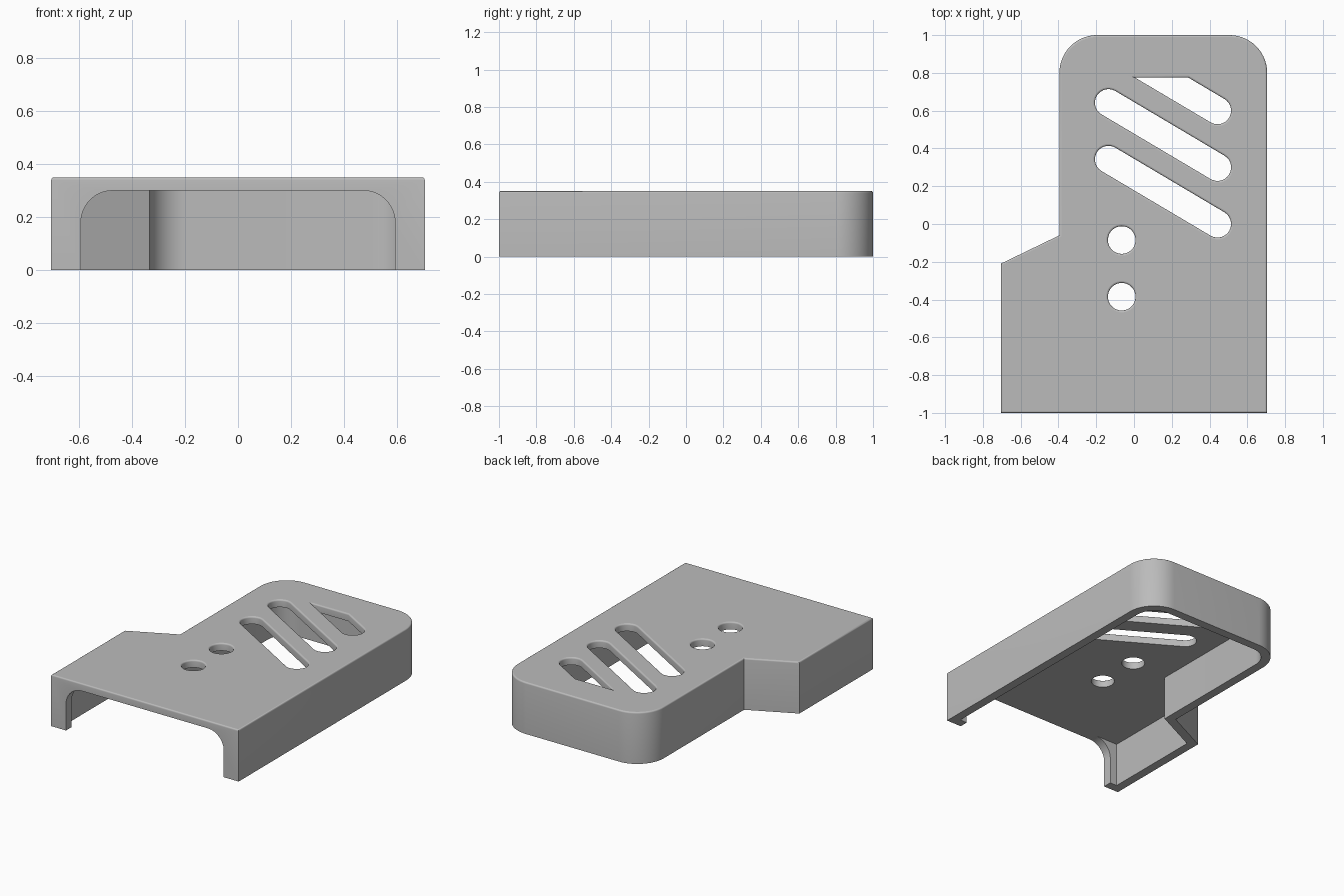
import bpy, bmesh, math
from mathutils import Vector

H, CEIL, WALL, FILLET = 0.35, 0.30, 0.06, 0.01
cube = bpy.data.objects.get("Cube")
if cube:
    bpy.data.objects.remove(cube, do_unlink=True)

grey = bpy.data.materials.new("mid grey plastic")
grey.use_nodes = True
grey.diffuse_color = (0.5, 0.5, 0.5, 1)
grey.node_tree.nodes["Principled BSDF"].inputs["Base Color"].default_value = (0.5, 0.5, 0.5, 1)


def arc(cx, cy, r, start, end, n=14):
    """Points on an arc, angles in degrees."""
    angles = [math.radians(start + (end - start) * i / n) for i in range(n + 1)]
    return [(cx + r * math.cos(a), cy + r * math.sin(a)) for a in angles]


def loft(name, rings):
    """Closed solid through matching rings of 3D points."""
    bm = bmesh.new()
    loops = [[bm.verts.new(p) for p in ring] for ring in rings]
    for a, b in zip(loops, loops[1:]):
        for i in range(len(a)):
            j = (i + 1) % len(a)
            bm.faces.new((a[i], a[j], b[j], b[i]))
    bm.faces.new(loops[0][::-1])
    bm.faces.new(loops[-1])
    bmesh.ops.recalc_face_normals(bm, faces=bm.faces)
    mesh = bpy.data.meshes.new(name)
    bm.to_mesh(mesh)
    bm.free()
    obj = bpy.data.objects.new(name, mesh)
    bpy.context.collection.objects.link(obj)
    mesh.materials.append(grey)
    return obj


def prism(name, outline, z0, z1):
    return loft(name, [[(x, y, z) for x, y in outline] for z in (z0, z1)])


def flared(name, outline_of):
    """Cutter through the top plate with a rounded upper rim."""
    steps = [(0, 0.2)]
    for i in range(5):
        a = math.radians(90 * i / 4)
        steps.append((FILLET * (1 - math.cos(a)), H - FILLET + FILLET * math.sin(a)))
    steps.append((FILLET, H + 0.1))
    return loft(name, [[(x, y, z) for x, y in outline_of(g)] for g, z in steps])


def shell_outline(inset):
    """Stepped outline with rounded back corners, inset by a wall thickness."""
    x, back, left, r = 0.705 - inset, 0.8, 0.395 - inset, 0.2 - inset
    slope = 0.15 / 0.31
    drop = inset * math.hypot(1, slope)

    def slant(px):
        return -0.06 + slope * (px + 0.395) - drop

    return ([(-x, inset - 1), (x, inset - 1)]
            + arc(0.505, back, r, 0, 90) + arc(-0.195, back, r, 90, 180)
            + [(-left, slant(-left)), (-x, slant(-x))])


# Outer body with a softened top rim
cover = prism("cover_shell", shell_outline(0), 0, H)
bm = bmesh.new()
bm.from_mesh(cover.data)
rim = [e for e in bm.edges if all(v.co.z > H - 0.001 for v in e.verts)]
bmesh.ops.bevel(bm, geom=rim, offset=FILLET, segments=4, profile=0.5, affect='EDGES')
bm.to_mesh(cover.data)
bm.free()

# Cavity and front opening
cutters = [prism("cavity_cutter", shell_outline(WALL), -0.1, CEIL)]
w, r = 0.593, 0.12
arch = ([(-w, -0.1), (w, -0.1)] + arc(w - r, CEIL - r, r, 0, 90)
        + arc(r - w, CEIL - r, r, 90, 180))
cutters.append(loft("opening_cutter", [[(x, y, z) for x, z in arch] for y in (-1.1, -0.9)]))

# Diagonal vent slots, the rearmost one cut off straight
SLOT_R, RIGHT_X, LEFT_X, RISE = 0.072, 0.442, -0.135, 0.342
along = Vector((LEFT_X - RIGHT_X, RISE)).normalized()
tilt = math.degrees(math.atan2(along.y, along.x))


def slot(y):
    return lambda g: (arc(RIGHT_X, y, SLOT_R + g, tilt + 90, tilt + 270)
                      + arc(LEFT_X, y + RISE, SLOT_R + g, tilt - 90, tilt + 90))


def clipped_slot(y, limit):
    def outline(g):
        pts = arc(RIGHT_X, y, SLOT_R + g, tilt + 90, tilt + 270)
        ends = []
        for px, py in (pts[-1], pts[0]):
            ends.append((px + along.x / along.y * (limit + g - py), limit + g))
        return pts + ends
    return outline


for y in (0.0, 0.3):
    cutters.append(flared("slot_cutter", slot(y)))
cutters.append(flared("short_slot_cutter", clipped_slot(0.6, 0.775)))

# Round holes
for y in (-0.085, -0.385):
    cutters.append(flared("hole_cutter", lambda g, y=y: arc(-0.065, y, 0.073 + g, 0, 352.5, 47)))

# Cut everything out of the body
bpy.context.view_layer.objects.active = cover
for cutter in cutters:
    cutter.hide_render = True
    mod = cover.modifiers.new("cut", 'BOOLEAN')
    mod.operation, mod.solver, mod.object = 'DIFFERENCE', 'EXACT', cutter
    bpy.ops.object.modifier_apply(modifier=mod.name)
    bpy.data.objects.remove(cutter, do_unlink=True)

# Smooth the rounded parts, keep the level faces flat
bpy.ops.object.select_all(action='DESELECT')
cover.select_set(True)
bpy.ops.object.shade_smooth_by_angle(angle=math.radians(32))
for face in cover.data.polygons:
    if abs(face.normal.z) > 0.999:
        face.use_smooth = False
